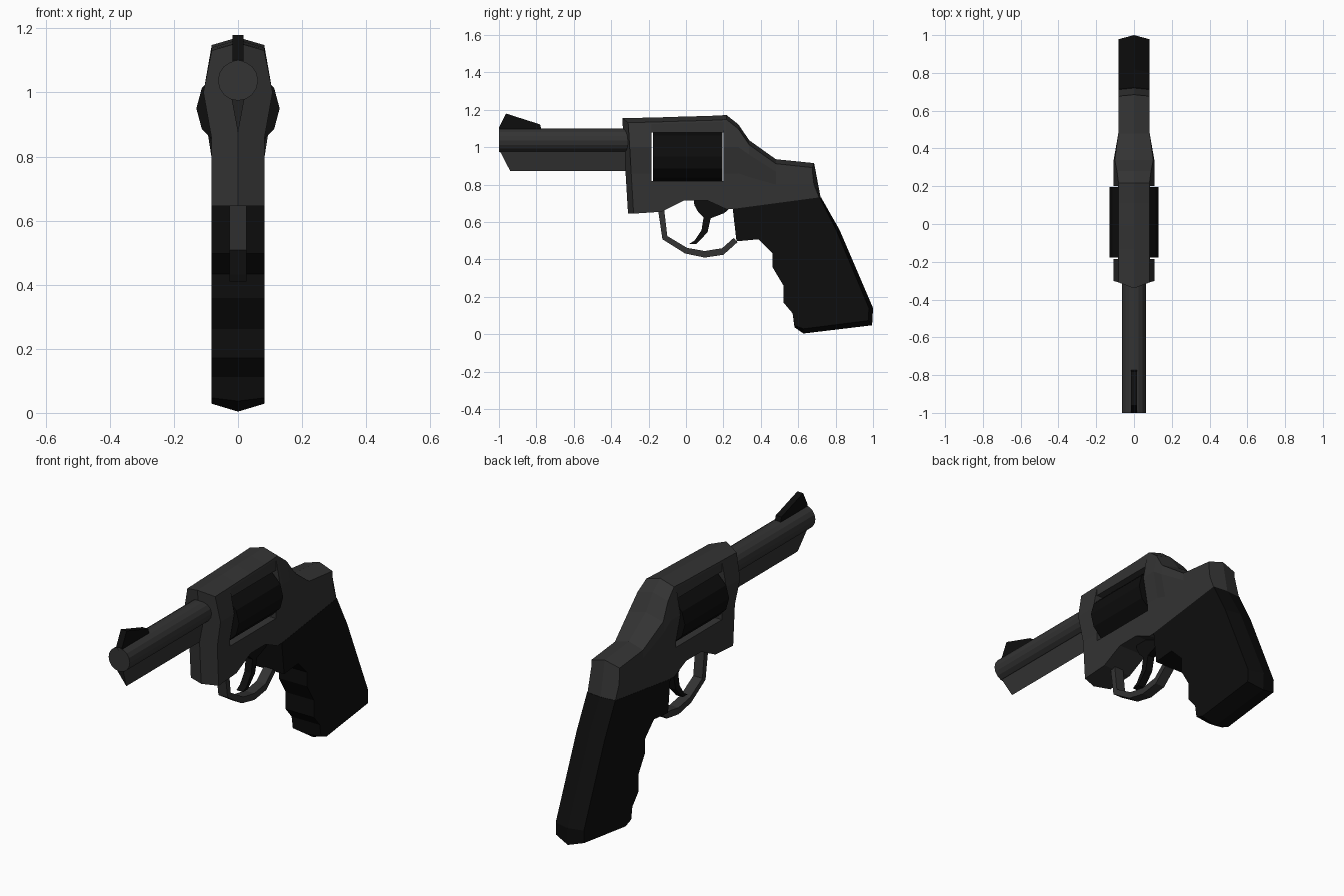
import bpy, bmesh
from math import pi
from mathutils import Matrix

if "Cube" in bpy.data.objects:
    bpy.data.objects.remove(bpy.data.objects["Cube"])


def material(name, v):
    m = bpy.data.materials.new(name)
    m.diffuse_color = (v, v, v, 1)
    m.use_nodes = True
    m.node_tree.nodes["Principled BSDF"].inputs["Base Color"].default_value = m.diffuse_color
    return m


STEEL = material("dark_steel", 0.033)
BLACK = material("black", 0.004)


def finish(bm, name, mat):
    bmesh.ops.recalc_face_normals(bm, faces=bm.faces[:])
    me = bpy.data.meshes.new(name)
    bm.to_mesh(me)
    bm.free()
    me.materials.append(mat)
    ob = bpy.data.objects.new(name, me)
    bpy.context.collection.objects.link(ob)
    return ob


def plate(name, pts, half, mat):
    """Side profile (y, z) extruded across x."""
    bm = bmesh.new()
    f = bm.faces.new([bm.verts.new((-half, y, z)) for y, z in pts])
    r = bmesh.ops.extrude_face_region(bm, geom=[f])
    vs = [g for g in r["geom"] if isinstance(g, bmesh.types.BMVert)]
    bmesh.ops.translate(bm, verts=vs, vec=(2 * half, 0, 0))
    return finish(bm, name, mat)


def rod(name, radius, y0, y1, z, sides, mat):
    """Cylinder lying along y, with a vertex on the x axis."""
    bm = bmesh.new()
    bmesh.ops.create_cone(bm, cap_ends=True, segments=sides, radius1=radius, radius2=radius, depth=y1 - y0)
    bmesh.ops.rotate(bm, verts=bm.verts[:], matrix=Matrix.Rotation(pi / 2, 3, 'X'))
    bmesh.ops.translate(bm, verts=bm.verts[:], vec=(0, (y0 + y1) / 2, z))
    return finish(bm, name, mat)


def box(name, x0, x1, y0, y1, z0, z1):
    bm = bmesh.new()
    bmesh.ops.create_cube(bm, size=1)
    bmesh.ops.scale(bm, verts=bm.verts[:], vec=(x1 - x0, y1 - y0, z1 - z0))
    bmesh.ops.translate(bm, verts=bm.verts[:], vec=((x0 + x1) / 2, (y0 + y1) / 2, (z0 + z1) / 2))
    ob = finish(bm, name, STEEL)
    ob.hide_render = True
    return ob


# Frame: half sections lofted front to back, then mirrored
# y, top z, top edge x, widest x, widest z, low z, bottom z
stations = [
    (-0.34, 1.155, .082, .108, 1.00, .86, .645),
    (-0.13, 1.16, .082, .108, 1.00, .86, .655),
    (-0.01, 1.164, .082, .108, 1.00, .86, .715),
    (0.115, 1.167, .082, .108, 1.00, .86, .715),
    (0.217, 1.172, .082, .108, 1.00, .86, .668),
    (0.28, 1.122, .090, .108, 1.00, .86, .672),
    (0.338, 1.037, .102, .108, .96, .84, .68),
    (0.48, .936, .083, .083, .87, .80, .70),
    (0.69, .915, .083, .083, .86, .80, .73),
]
bm = bmesh.new()
rows = []
for i, (y, zt, xe, xw, zw, zl, zb) in enumerate(stations):
    row = []
    for x, z in [(0, zt), (xe, zt - .024), (xw, zw), (.083, zl), (.082, zb), (0, zb)]:
        yy = y
        if i == 0:                       # slanted, ridged muzzle end
            yy = -.31 - .06 * (z - .645) + (.03 if x else 0)
        elif i == len(stations) - 1:     # flared tail
            yy = .685 if z > .82 else .72 - .4 * (z - .73)
            yy -= .008 if x else 0
        row.append(bm.verts.new((x, yy, z)))
    rows.append(row)
for a, b in zip(rows, rows[1:]):
    for j in range(5):
        bm.faces.new((a[j], a[j + 1], b[j + 1], b[j]))
bm.faces.new(rows[0])
bm.faces.new(rows[-1])
dup = bmesh.ops.duplicate(bm, geom=bm.verts[:] + bm.edges[:] + bm.faces[:])
for g in dup["geom"]:
    if isinstance(g, bmesh.types.BMVert):
        g.co.x = -g.co.x
bmesh.ops.remove_doubles(bm, verts=bm.verts[:], dist=1e-5)
frame = finish(bm, "frame", STEEL)

# Window through the frame and flattened strap above it
cutters = [box("window_cutter", -.3, .3, -.185, .201, .82, 1.078)]
for s in (-1, 1):
    a, b = sorted((s * .084, s * .3))
    cutters.append(box("strap_cutter", a, b, -.184, .2, .9, 1.3))
bpy.context.view_layer.objects.active = frame
for c in cutters:
    m = frame.modifiers.new("cut", 'BOOLEAN')
    m.operation, m.solver, m.object = 'DIFFERENCE', 'EXACT', c
    bpy.ops.object.modifier_apply(modifier=m.name)
    bpy.data.objects.remove(c)

# Rotating cylinder, barrel
rod("cylinder", .13, -.177, .195, .95, 12, BLACK)
rod("barrel", .0625, -1, -.3, 1.037, 16, STEEL)

# Wedge-shaped rib under the barrel
bm = bmesh.new()
ends = []
for top, tip in ((-.998, -.94), (-.3, -.3)):
    ends.append([bm.verts.new(p) for p in ((-.021, top, .985), (.021, top, .985), (0, tip, .873))])
for e in ends:
    bm.faces.new(e)
for k in range(3):
    n = (k + 1) % 3
    bm.faces.new((ends[0][k], ends[0][n], ends[1][n], ends[1][k]))
finish(bm, "barrel_rib", STEEL)

# Front sight, trigger guard, trigger
plate("front_sight", [(-1, 1.085), (-1, 1.105), (-.962, 1.18), (-.78, 1.122), (-.77, 1.085)], .017, BLACK)
outer = [(-.15, .67), (-.126, .508), (-.005, .432), (.1, .41), (.2, .425), (.275, .492)]
inner = [(.255, .515), (.193, .46), (.1, .445), (.005, .462), (-.1, .525), (-.117, .67)]
plate("trigger_guard", outer + inner, .027, STEEL)
plate("trigger", [(.04, .73), (.045, .69), (.066, .652), (.094, .626), (.083, .556), (.045, .5), (.015, .482),
                  (.055, .482), (.115, .545), (.132, .62), (.205, .648), (.24, .68), (.24, .73)], .02, BLACK)

# Grip: flat finger side, ridged back and butt (y, z, side inset y, side inset z)
profile = [
    (.25, .67, 0, 0), (.27, .497, 0, 0), (.388, .508, 0, 0), (.463, .433, 0, 0), (.463, .358, 0, 0),
    (.52, .262, 0, 0), (.52, .171, 0, 0), (.57, .112, 0, 0), (.58, .037, 0, .01), (.628, .004, 0, .025),
    (.995, .048, -.02, .025), (1, .14, -.022, 0), (.82, .56, -.018, 0), (.722, .732, -.008, 0),
]
bm = bmesh.new()
cols = [[bm.verts.new((s * .083, y + abs(s) * dy, z + abs(s) * dz)) for y, z, dy, dz in profile] for s in (-1, 0, 1)]
for a, b in zip(cols, cols[1:]):
    for k in range(len(profile)):
        n = (k + 1) % len(profile)
        bm.faces.new((a[k], a[n], b[n], b[k]))
bm.faces.new(cols[0])
bm.faces.new(cols[2])
finish(bm, "grip", BLACK)
